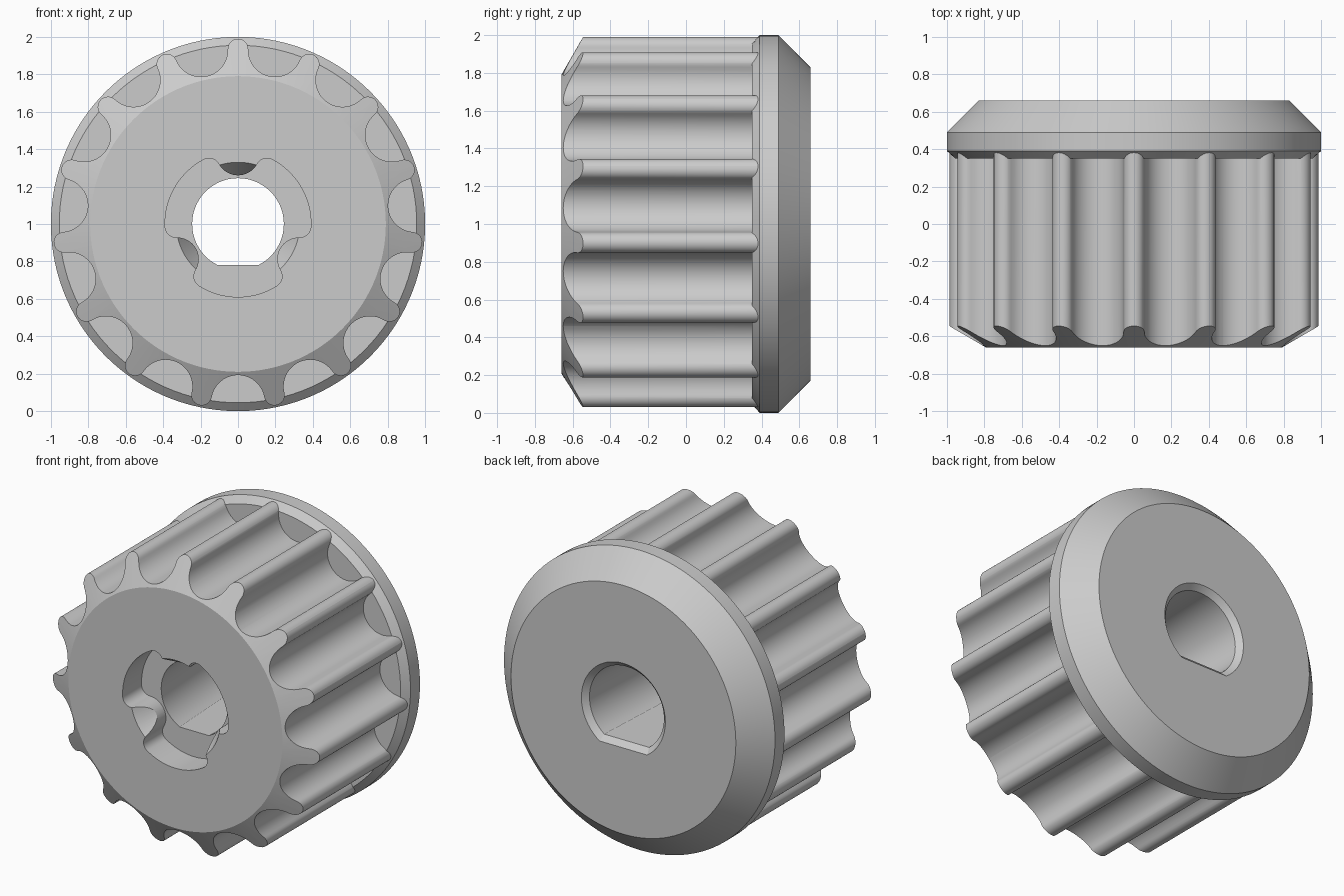
import bpy, bmesh, math

if "Cube" in bpy.data.objects:
    bpy.data.objects.remove(bpy.data.objects["Cube"])

C = 1.0  # height of the axis


def polar(r, a):
    return (r * math.cos(a), r * math.sin(a))


def arc(cx, cz, r, a0, a1, n):
    return [(cx + r * math.cos(a0 + (a1 - a0) * i / n),
             cz + r * math.sin(a0 + (a1 - a0) * i / n)) for i in range(n + 1)]


def circle(r, n=120):
    return [polar(r, 2 * math.pi * i / n) for i in range(n)]


def d_shape(r, flat, n=48):
    """Circle with a flat at the bottom."""
    a = math.asin(flat / r)
    return arc(0, 0, r, -a, math.pi + a, n)


def repeat(points, count):
    """Repeat an open profile around the axis, dropping doubled points."""
    out = []
    for k in range(count):
        t = 2 * math.pi * k / count
        c, s = math.cos(t), math.sin(t)
        for x, z in points:
            p = (x * c - z * s, x * s + z * c)
            if not out or math.dist(p, out[-1]) > 1e-4:
                out.append(p)
    if math.dist(out[0], out[-1]) < 1e-4:
        out.pop()
    return out


def mirrored(half):
    return [(x, -z) for x, z in reversed(half)] + half


def loft(name, sections):
    """Closed solid through (y, profile) sections along the axis."""
    bm = bmesh.new()
    rings = [[bm.verts.new((x, y, z + C)) for x, z in prof] for y, prof in sections]
    for a, b in zip(rings, rings[1:]):
        for i in range(len(a)):
            j = (i + 1) % len(a)
            bm.faces.new((a[i], a[j], b[j], b[i]))
    bm.faces.new(rings[0])
    bm.faces.new(rings[-1])
    bmesh.ops.recalc_face_normals(bm, faces=bm.faces)
    me = bpy.data.meshes.new(name)
    bm.to_mesh(me)
    bm.free()
    ob = bpy.data.objects.new(name, me)
    bpy.context.collection.objects.link(ob)
    return ob


def combine(ob, other, op):
    mod = ob.modifiers.new(op, 'BOOLEAN')
    mod.operation, mod.object, mod.solver = op, other, 'EXACT'
    bpy.context.view_layer.objects.active = ob
    bpy.ops.object.modifier_apply(modifier=mod.name)
    bpy.data.objects.remove(other)


# Grip: 15 rounded ribs with round grooves between them, one rib at the top
step = math.pi / 15
tip_c, tip_r, groove_c = 0.935, 0.055, 0.95
gx, gz = polar(groove_c, step)
gap = math.dist((tip_c, 0), (gx, gz))
a = math.atan2(gz, gx - tip_c)
rib = arc(tip_c, 0, tip_r, 0, a, 8)
groove = arc(gx, gz, gap - tip_r, a + math.pi, step + math.pi, 10)
profile = [(-z, x) for x, z in repeat(mirrored(rib + groove), 15)]
knob = loft("knob", [(-0.66, profile), (0.45, profile)])

# Front bevel on the ribs
combine(knob, loft("front_bevel", [(-0.66, circle(0.79)), (-0.545, circle(0.99)),
                                   (-0.53, circle(1.1)), (0.6, circle(1.1))]), 'INTERSECT')

# Rear flange
combine(knob, loft("flange", [(0.35, circle(0.955)), (0.39, circle(1.0)),
                              (0.49, circle(1.0)), (0.66, circle(0.83))]), 'UNION')

# Three-lobed front recess
out_r, fil_r, bump_c, bump_r = 0.39, 0.06, 0.376, 0.116
fc, d = out_r - fil_r, fil_r + bump_r
third = math.pi / 3
t = math.acos((fc ** 2 + bump_c ** 2 - d ** 2) / (2 * fc * bump_c))
fx, fz = polar(fc, third - t)
bx, bz = polar(bump_c, third)
to_bump = math.atan2(bz - fz, bx - fx)
half = (arc(0, 0, out_r, 0, third - t, 10)
        + arc(fx, fz, fil_r, third - t, to_bump, 8)
        + arc(bx, bz, bump_r, to_bump + math.pi, third + math.pi, 8))
lobes = [(z, -x) for x, z in repeat(mirrored(half), 3)]  # one lobe at the bottom
combine(knob, loft("recess", [(-0.8, lobes), (-0.46, lobes)]), 'DIFFERENCE')

# Countersink on the recess bumps
combine(knob, loft("countersink", [(-0.78, circle(0.40)), (-0.54, circle(0.26))]), 'DIFFERENCE')

# Flatted through bore, widening to a chamfered rear mouth
combine(knob, loft("bore", [(-0.9, d_shape(0.243, 0.22)), (-0.46, d_shape(0.245, 0.22)),
                            (0.625, d_shape(0.275, 0.22)), (0.695, d_shape(0.345, 0.29))]),
        'DIFFERENCE')

# Finish
grey = bpy.data.materials.new("grey")
grey.diffuse_color = (0.6, 0.6, 0.6, 1)
grey.use_nodes = True
grey.node_tree.nodes["Principled BSDF"].inputs["Base Color"].default_value = grey.diffuse_color
knob.data.materials.clear()
knob.data.materials.append(grey)
for p in knob.data.polygons:
    p.material_index = 0
bpy.ops.object.select_all(action='DESELECT')
knob.select_set(True)
bpy.context.view_layer.objects.active = knob
bpy.ops.object.shade_smooth_by_angle(angle=math.radians(25))
